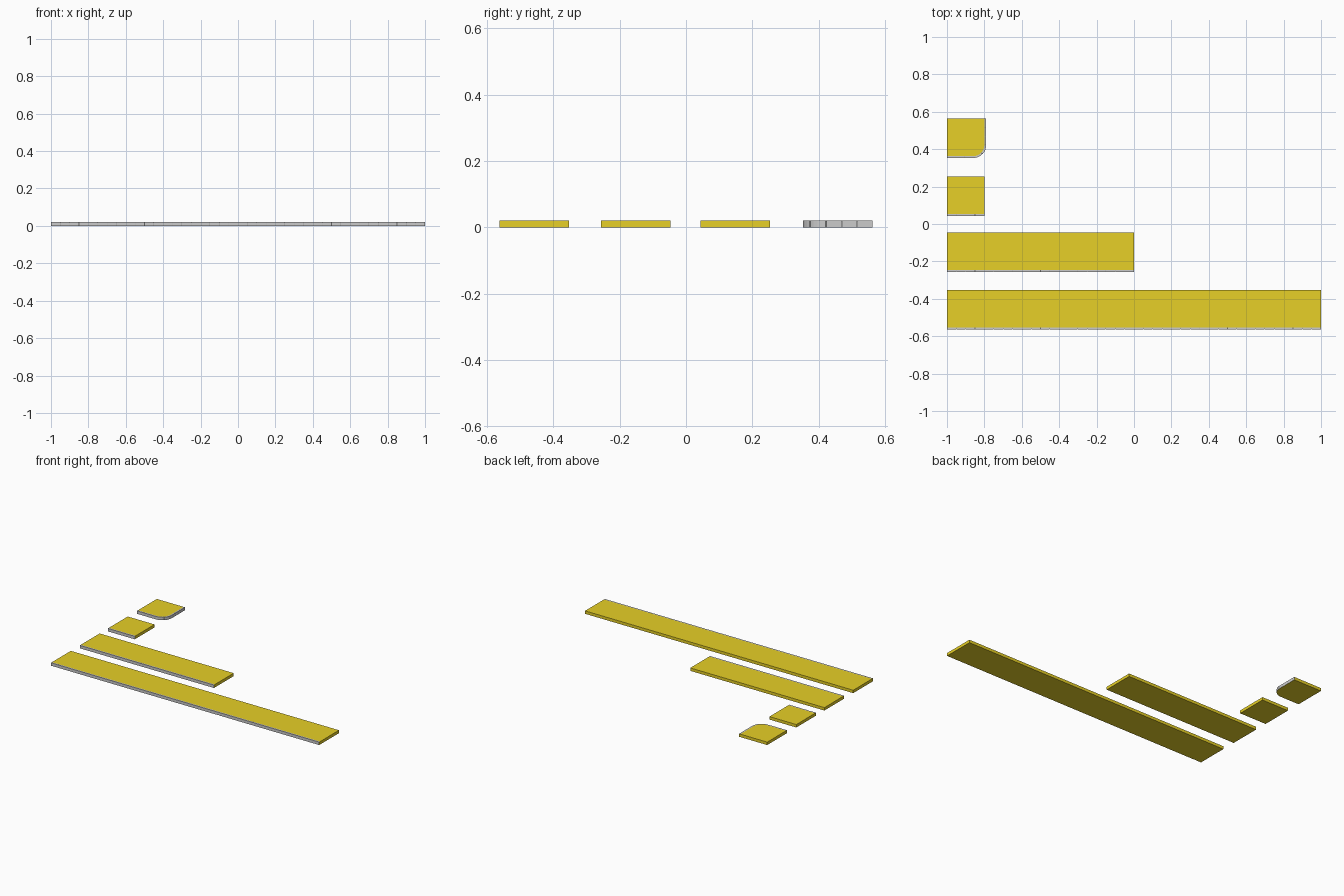
import bpy, bmesh, math

if "Cube" in bpy.data.objects:
    bpy.data.objects.remove(bpy.data.objects["Cube"])

T, C, H = 0.2, 0.01, 0.02      # tile size, kerb width, height
GAP, NICK = 0.0015, 0.001      # kerb stone joint size
gold = bpy.data.materials.new("paving_gold")
gold.diffuse_color = (0.8, 0.63, 0.02, 1)
gold.use_nodes = True
gold.node_tree.nodes["Principled BSDF"].inputs["Base Color"].default_value = gold.diffuse_color


def line(a, b, n, normal):
    """Stones along a straight run: lists of (x, y, normal, is_joint)."""
    out = []
    L = math.dist(a, b)
    for i in range(n):
        for t, j in ((i / n, i > 0), (i / n + GAP / L, False), ((i + 1) / n - GAP / L, False)):
            out.append((a[0] + (b[0] - a[0]) * t, a[1] + (b[1] - a[1]) * t, normal, j))
    return out


def arc(c, r, a0, a1, stones, seg):
    """Stones round a corner of radius r."""
    out = []
    for s in range(stones):
        p0 = a0 + (a1 - a0) * s / stones
        step = (a1 - a0) / stones
        ts = [0, 0.03] + [k / seg for k in range(1, seg)] + [0.97]
        for t in ts:
            a = p0 + step * t
            n = (math.cos(a), math.sin(a))
            out.append((c[0] + r * n[0], c[1] + r * n[1], n, t == 0))
    return out


def slab(name, path, far, x, y):
    """Gold paving with a grey kerb along path; far closes the paving outline."""
    bm = bmesh.new()

    def face(vs, mat):
        bm.faces.new(vs).material_index = mat

    it, ib, ot, ob = [], [], [], []
    for px, py, n, joint in path:
        w = C - (NICK if joint else 0)
        z = H - (NICK if joint else 0)
        it.append(bm.verts.new((px, py, H)))
        ib.append(bm.verts.new((px, py, 0)))
        ot.append(bm.verts.new((px + n[0] * w, py + n[1] * w, z)))
        ob.append(bm.verts.new((px + n[0] * w, py + n[1] * w, 0)))
    # kerb
    for i in range(len(path) - 1):
        face((ot[i], ot[i + 1], it[i + 1], it[i]), 0)
        face((ob[i], ob[i + 1], ot[i + 1], ot[i]), 0)
        face((ib[i], ib[i + 1], ob[i + 1], ob[i]), 1)
    face((ib[0], ob[0], ot[0], it[0]), 1)
    face((it[-1], ot[-1], ob[-1], ib[-1]), 1)
    # paving
    ft = [bm.verts.new((*p, H)) for p in far]
    fb = [bm.verts.new((*p, 0)) for p in far]
    face(it + ft, 1)
    face(list(reversed(ib + fb)), 1)
    top, bot = [it[-1]] + ft + [it[0]], [ib[-1]] + fb + [ib[0]]
    for i in range(len(top) - 1):
        face((bot[i], bot[i + 1], top[i + 1], top[i]), 1)
    bmesh.ops.recalc_face_normals(bm, faces=bm.faces)
    me = bpy.data.meshes.new(name)
    bm.to_mesh(me)
    bm.free()
    me.materials.append(None)
    me.materials.append(gold)
    ob = bpy.data.objects.new(name, me)
    ob.location = (x, y, 0)
    bpy.context.collection.objects.link(ob)
    return ob


# straight pavement pieces: 10, 5 and 1 tiles long
for name, count, y in (("pavement_long", 10, -0.553),
                       ("pavement_medium", 5, -0.246),
                       ("pavement_single", 1, 0.053)):
    path = line((0, 0), (T, 0), 4, (0, -1)) + [(T, 0, (0, -1), False)]
    ob = slab(name, path, [(T, T), (0, T)], -1, y)
    if count > 1:
        m = ob.modifiers.new("tiles", "ARRAY")
        m.count = count
        m.use_relative_offset = False
        m.use_constant_offset = True
        m.constant_offset_displace = (T, 0, 0)

# rounded corner piece
R = 0.06
path = (line((0, 0), (T - R, 0), 3, (0, -1))
        + arc((T - R, R), R, -math.pi / 2, 0, 2, 4)
        + line((T, R), (T, T), 3, (1, 0)) + [(T, T, (1, 0), False)])
# first point of the last run is a joint
k = len(path) - 10
path[k] = (*path[k][:3], True)
slab("pavement_corner", path, [(0, T)], -1, 0.363)
